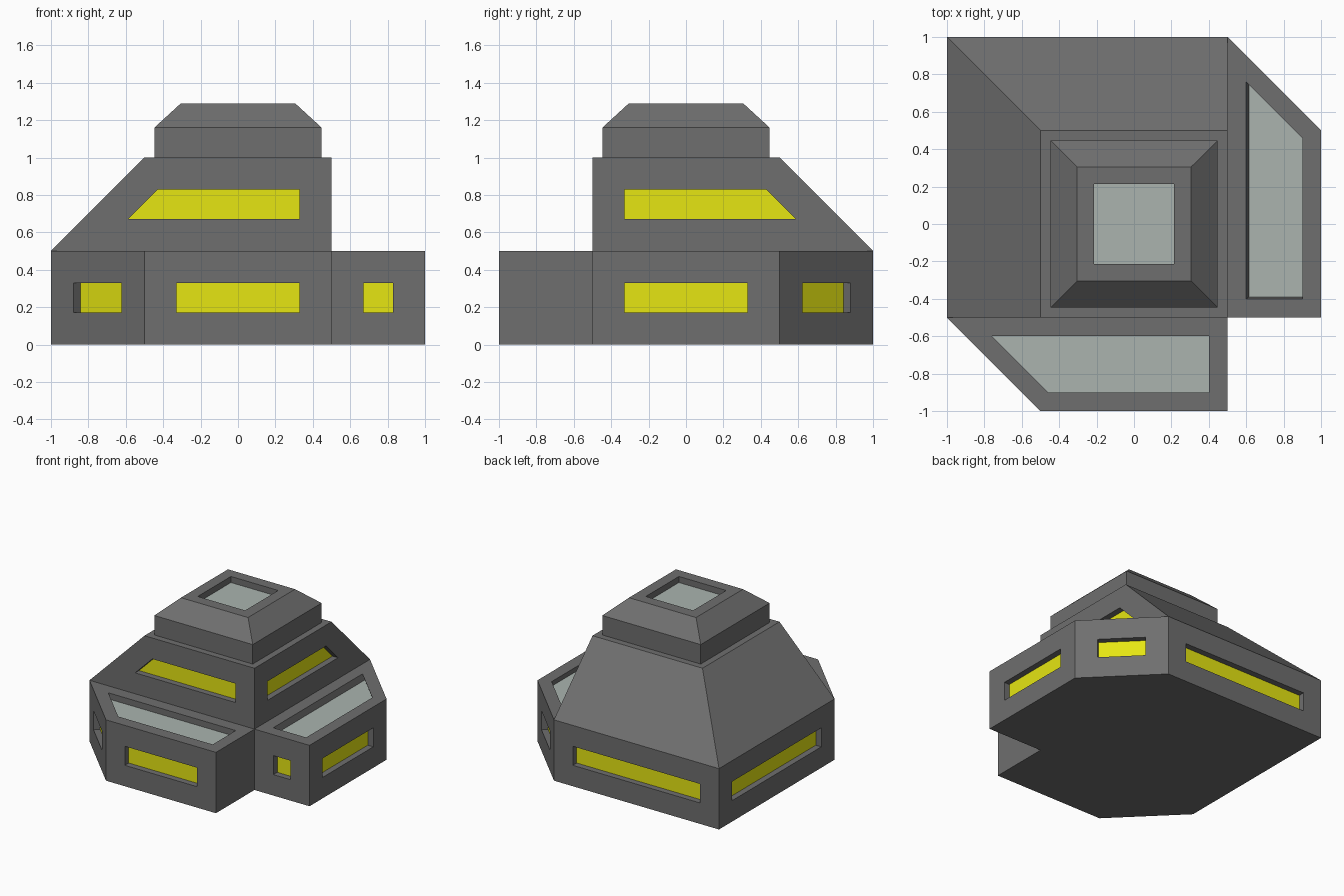
import bpy, bmesh
from mathutils import Vector

if "Cube" in bpy.data.objects:
    bpy.data.objects.remove(bpy.data.objects["Cube"])


def material(name, rgb):
    m = bpy.data.materials.new(name)
    m.diffuse_color = (*rgb, 1)
    m.use_nodes = True
    m.node_tree.nodes["Principled BSDF"].inputs["Base Color"].default_value = m.diffuse_color
    return m


MATS = [material("hull_grey", (0.158, 0.158, 0.158)),
        material("window_yellow", (0.79, 0.79, 0.006)),
        material("skylight_glass", (0.405, 0.455, 0.43))]
YELLOW, GLASS = 1, 2


def loft(bm, rings):
    """Wall faces between stacked (points, z) rings; returns walls, first and last ring."""
    loops = [[bm.verts.new((x, y, z)) for x, y in pts] for pts, z in rings]
    walls = []
    for lo, hi in zip(loops, loops[1:]):
        n = len(lo)
        walls += [bm.faces.new((lo[i], lo[(i + 1) % n], hi[(i + 1) % n], hi[i]))
                  for i in range(n)]
    return walls, loops[0], loops[-1]


def recess(bm, face, margin, mat, depth=0.05, shift=(0, 0, 0)):
    """Inset a panel evenly into a face, push it inward and colour it."""
    bm.normal_update()
    bmesh.ops.inset_individual(bm, faces=[face], thickness=margin, use_even_offset=True)
    inward = face.normal * -depth
    panel = bmesh.ops.extrude_discrete_faces(bm, faces=[face])["faces"][0]
    panel.material_index = mat
    bmesh.ops.translate(bm, verts=panel.verts[:], vec=inward + Vector(shift))


def finish(bm, name):
    me = bpy.data.meshes.new(name)
    bm.to_mesh(me)
    bm.free()
    for m in MATS:
        me.materials.append(m)
    bpy.context.collection.objects.link(bpy.data.objects.new(name, me))


def square(r):
    return [(-r, r), (-r, -r), (r, -r), (r, r)]


# Ground floor with two chamfered wings
outline = [(-1, 1), (-1, -.5), (-.5, -1), (.5, -1), (.5, -.5), (1, -.5), (1, .5), (.5, 1)]
bm = bmesh.new()
walls, low, top = loft(bm, [(outline, 0), (outline, .5)])
bm.faces.new(low[::-1])
front_roof = bm.faces.new(top[1:5])
right_roof = bm.faces.new(top[4:8])
for i in (0, 1, 2, 4, 5, 6, 7):
    recess(bm, walls[i], .172, YELLOW)
recess(bm, front_roof, .1, GLASS)
recess(bm, right_roof, .1, GLASS, shift=(.015, .01, 0))
finish(bm, "ground_floor")

# Upper floor: sloped left and back, upright front and right
bm = bmesh.new()
walls, low, top = loft(bm, [([(-1, 1), (-1, -.5), (.5, -.5), (.5, 1)], .5), (square(.5), 1)])
bm.faces.new(top)
for i in (1, 2):
    recess(bm, walls[i], .172, YELLOW)
finish(bm, "upper_floor")

# Roof cap with skylight
bm = bmesh.new()
walls, low, top = loft(bm, [(square(.447), 1), (square(.447), 1.16), (square(.305), 1.29)])
recess(bm, bm.faces.new(top), .09, GLASS)
finish(bm, "roof_cap")
